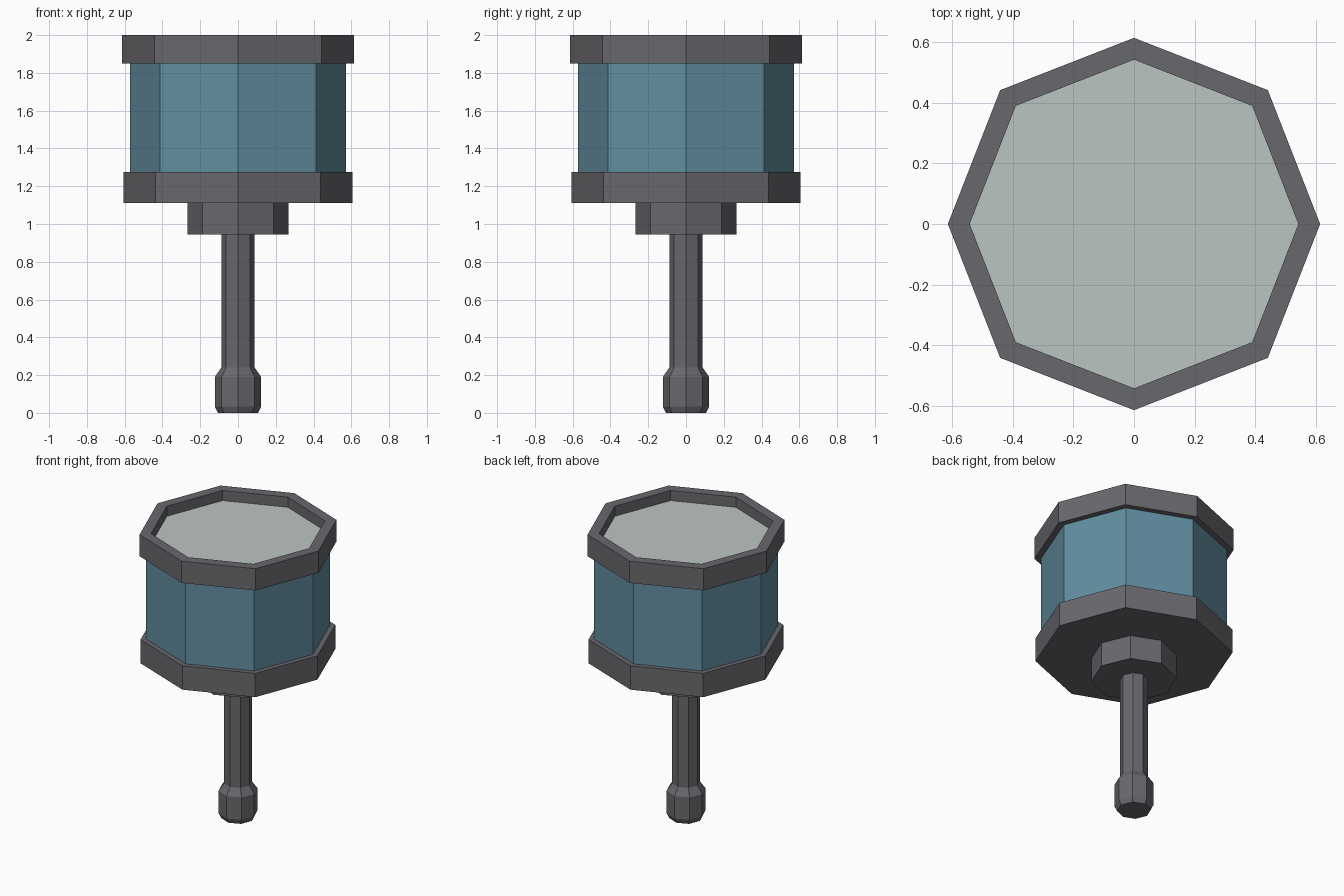
import bpy, bmesh
from math import cos, sin, pi

if "Cube" in bpy.data.objects:
    bpy.data.objects.remove(bpy.data.objects["Cube"])


def material(name, rgb):
    m = bpy.data.materials.new(name)
    m.diffuse_color = (*rgb, 1)
    m.use_nodes = True
    m.node_tree.nodes["Principled BSDF"].inputs["Base Color"].default_value = m.diffuse_color
    return m


dark = material("dark_grey", (0.14, 0.14, 0.155))
blue = material("blue", (0.12, 0.27, 0.35))
pale = material("pale_grey", (0.50, 0.56, 0.54))


def turned(name, profile, mat, diagonal=1.0, closed=False):
    """Eight-sided turned part from (radius, z) points.
    diagonal scales the four corners that lie off the axes.
    closed joins the profile into a ring; otherwise both ends are capped."""
    bm = bmesh.new()
    rows = []
    for r, z in profile:
        row = []
        for i in range(8):
            a, k = i * pi / 4, r * (diagonal if i % 2 else 1.0)
            row.append(bm.verts.new((k * cos(a), k * sin(a), z)))
        rows.append(row)
    pairs = list(zip(rows, rows[1:]))
    if closed:
        pairs.append((rows[-1], rows[0]))
    for low, high in pairs:
        for i in range(8):
            j = (i + 1) % 8
            bm.faces.new((low[i], low[j], high[j], high[i]))
    if not closed:
        bm.faces.new(rows[0][::-1])
        if len(rows) > 1:
            bm.faces.new(rows[-1])
    bmesh.ops.recalc_face_normals(bm, faces=bm.faces)
    if len(rows) == 1 and bm.faces[:][0].normal.z < 0:
        bmesh.ops.reverse_faces(bm, faces=bm.faces)
    mesh = bpy.data.meshes.new(name)
    bm.to_mesh(mesh)
    bm.free()
    mesh.materials.append(mat)
    ob = bpy.data.objects.new(name, mesh)
    bpy.context.collection.objects.link(ob)
    return ob


# Handle with a swollen grip end
turned("handle", [(0.106, 0), (0.123, 0.035), (0.123, 0.19),
                  (0.088, 0.24), (0.088, 0.945)], dark)

# Collar and lower rim under the head
turned("collar", [(0.267, 0.945), (0.267, 1.11)], dark)
turned("lower_rim", [(0.607, 1.11), (0.607, 1.275)], dark, 1.02)

# Blue drum body
turned("drum_body", [(0.573, 1.275), (0.573, 1.85)], blue, 1.018)

# Upper rim with the recessed drum skin
turned("upper_rim", [(0.615, 1.85), (0.615, 2.0),
                     (0.543, 2.0), (0.543, 1.85)], dark, 1.017, closed=True)
turned("drum_skin", [(0.543, 1.93)], pale, 1.017)
